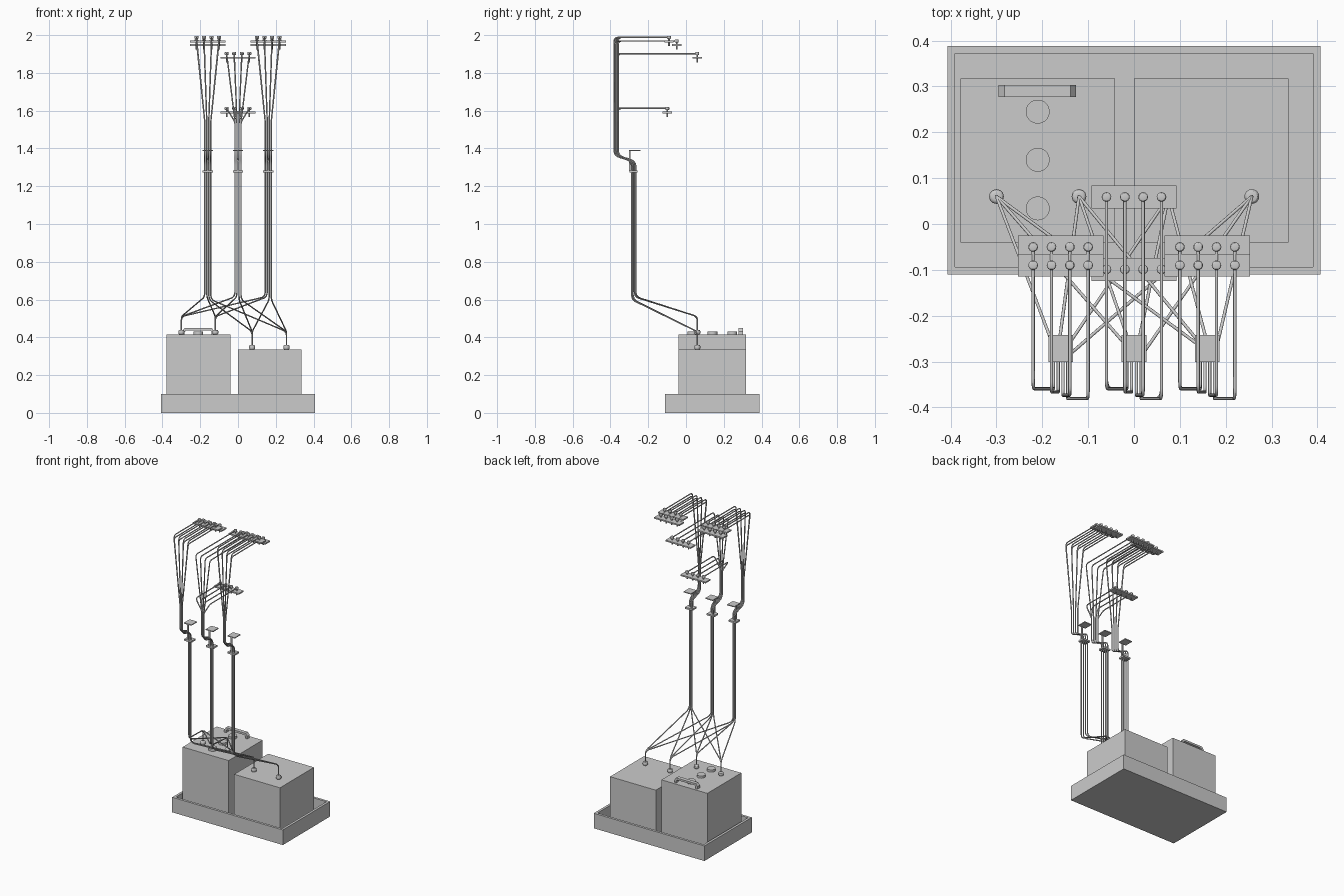
import bpy, bmesh, math
from mathutils import Vector, Matrix

if "Cube" in bpy.data.objects:
    bpy.data.objects.remove(bpy.data.objects["Cube"])


def finish(name, bm, smooth=False):
    me = bpy.data.meshes.new(name)
    bmesh.ops.recalc_face_normals(bm, faces=bm.faces)
    bm.to_mesh(me)
    bm.free()
    ob = bpy.data.objects.new(name, me)
    bpy.context.collection.objects.link(ob)
    if smooth:
        bpy.ops.object.select_all(action='DESELECT')
        ob.select_set(True)
        bpy.context.view_layer.objects.active = ob
        bpy.ops.object.shade_smooth_by_angle()
    return ob


def add_box(bm, lo, hi):
    lo, hi = Vector(lo), Vector(hi)
    m = Matrix.Translation((lo + hi) / 2) @ Matrix.Diagonal((*(hi - lo), 1))
    return bmesh.ops.create_cube(bm, size=1, matrix=m)["verts"]


def box(name, lo, hi):
    bm = bmesh.new()
    add_box(bm, lo, hi)
    return finish(name, bm)


def add_disc(bm, x, y, z0, z1, r, bevel=0.0, seg=20):
    m = Matrix.Translation((x, y, (z0 + z1) / 2))
    vs = bmesh.ops.create_cone(bm, cap_ends=True, segments=seg, radius1=r, radius2=r,
                               depth=z1 - z0, matrix=m)["verts"]
    if bevel:
        rims = {e for v in vs for e in v.link_edges
                if abs(e.verts[0].co.z - e.verts[1].co.z) < 1e-6}
        bmesh.ops.bevel(bm, geom=list(rims), offset=bevel, segments=3, profile=0.5, affect='EDGES')


def rounded(points, radii, n=6):
    """Polyline with each inner corner replaced by a small arc."""
    p = [Vector(q) for q in points]
    out = [p[0]]
    for i in range(1, len(p) - 1):
        a = p[i] + (p[i - 1] - p[i]).normalized() * radii[i - 1]
        b = p[i] + (p[i + 1] - p[i]).normalized() * radii[i - 1]
        for k in range(n + 1):
            t = k / n
            out.append(a * (1 - t) ** 2 + p[i] * 2 * t * (1 - t) + b * t * t)
    return out + [p[-1]]


def wires(name, paths, r=0.0036):
    cu = bpy.data.curves.new(name, 'CURVE')
    cu.dimensions = '3D'
    cu.bevel_depth = r
    cu.bevel_resolution = 2
    cu.use_fill_caps = True
    for path in paths:
        s = cu.splines.new('POLY')
        s.points.add(len(path) - 1)
        for pt, co in zip(s.points, path):
            pt.co = (*co, 1)
        s.use_smooth = True
    ob = bpy.data.objects.new(name, cu)
    bpy.context.collection.objects.link(ob)


# Open tray: a floor and four walls, made by insetting and sinking the top face
bm = bmesh.new()
add_box(bm, (-0.407, -0.11, 0), (0.407, 0.388, 0.10))
top = max(bm.faces, key=lambda f: f.calc_center_median().z)
bmesh.ops.inset_individual(bm, faces=[top], thickness=0.023)
ext = bmesh.ops.extrude_discrete_faces(bm, faces=[top])["faces"]
bmesh.ops.translate(bm, verts=ext[0].verts[:], vec=(0, 0, -0.08))
finish("tray", bm)

# Tall and short batteries
box("tall_battery", (-0.379, -0.04, 0.02), (-0.041, 0.317, 0.415))
box("short_battery", (0.0, -0.04, 0.02), (0.337, 0.317, 0.335))

# Filler caps on the tall battery
bm = bmesh.new()
for y in (0.034, 0.14, 0.245):
    add_disc(bm, -0.21, y, 0.413, 0.43, 0.026, seg=32)
finish("filler_caps", bm, True)

# Carry handle: bent strap extruded across y
outline = [(-0.296, 0.414), (-0.296, 0.432), (-0.283, 0.449), (-0.139, 0.449), (-0.126, 0.432), (-0.126, 0.414),
           (-0.14, 0.414), (-0.14, 0.428), (-0.146, 0.436), (-0.276, 0.436), (-0.282, 0.428), (-0.282, 0.414)]
bm = bmesh.new()
f = bm.faces.new([bm.verts.new((x, 0.277, z)) for x, z in outline])
g = bmesh.ops.extrude_face_region(bm, geom=[f])["geom"]
bmesh.ops.translate(bm, verts=[v for v in g if isinstance(v, bmesh.types.BMVert)], vec=(0, 0.026, 0))
finish("carry_handle", bm)

# Battery terminals
terminals = [(-0.30, 0.415), (-0.12, 0.415), (0.075, 0.335), (0.257, 0.335)]
bm = bmesh.new()
for x, z in terminals:
    add_disc(bm, x, 0.06, z, z + 0.025, 0.016, 0.008, 24)
finish("battery_terminals", bm, True)

# Three wire columns, each with a bracket and two upper terminal strips
LOW_Y, HIGH_Y, SPLIT_Z = -0.277, -0.370, 1.54
side_rows = [(-0.09, 1.988), (-0.05, 1.969)]
centre_rows = [(0.059, 1.902), (-0.099, 1.612)]
columns = [("left", -0.16, side_rows), ("centre", 0.0, centre_rows), ("right", 0.16, side_rows)]

for label, cx, rows in columns:
    lower, upper = [], []
    for i, (tx, tz) in enumerate(terminals):
        x = cx + (i - 1.5) * 0.0105
        s = (1.5 - i) * 0.0072
        bend = 0.615 if tz > 0.4 else 0.60
        lower.append(rounded(
            [(tx, 0.06, tz + 0.01), (tx, 0.06, tz + 0.095), (x, LOW_Y + s, bend),
             (x, LOW_Y + s, 1.333), (x, HIGH_Y + s, 1.362), (x, HIGH_Y + s, SPLIT_Z)],
            (0.025, 0.03, 0.03, 0.03)))
        for y, z in rows:
            ex = cx + (i - 1.5) * 0.04
            upper.append(rounded(
                [(x, HIGH_Y + s, SPLIT_Z - 0.02), (x, HIGH_Y + s, SPLIT_Z),
                 (ex, HIGH_Y + s, z), (ex, y, z)], (0.015, 0.022)))
    wires(label + "_lower_wires", lower)
    wires(label + "_upper_wires", upper)

    # Terminal strips with insulated posts
    for tag, (y, z) in zip(("upper", "lower"), rows):
        box(f"{label}_{tag}_strip", (cx - 0.093, y - 0.025, z - 0.026), (cx + 0.093, y + 0.025, z - 0.017))
        bm = bmesh.new()
        for i in range(4):
            ex = cx + (i - 1.5) * 0.04
            add_disc(bm, ex, y, z - 0.008, z + 0.008, 0.0105, 0.004, 16)
            add_disc(bm, ex, y, z - 0.046, z, 0.004, seg=12)
        finish(f"{label}_{tag}_posts", bm, True)

    # Guide bracket: lower clamp, post and upper plate
    bm = bmesh.new()
    add_box(bm, (cx - 0.027, -0.300, 1.273), (cx + 0.027, -0.256, 1.284))
    add_box(bm, (cx - 0.005, -0.301, 1.28), (cx + 0.005, -0.295, 1.388))
    add_box(bm, (cx - 0.027, -0.301, 1.387), (cx + 0.027, -0.242, 1.393))
    finish(label + "_guide_bracket", bm)
